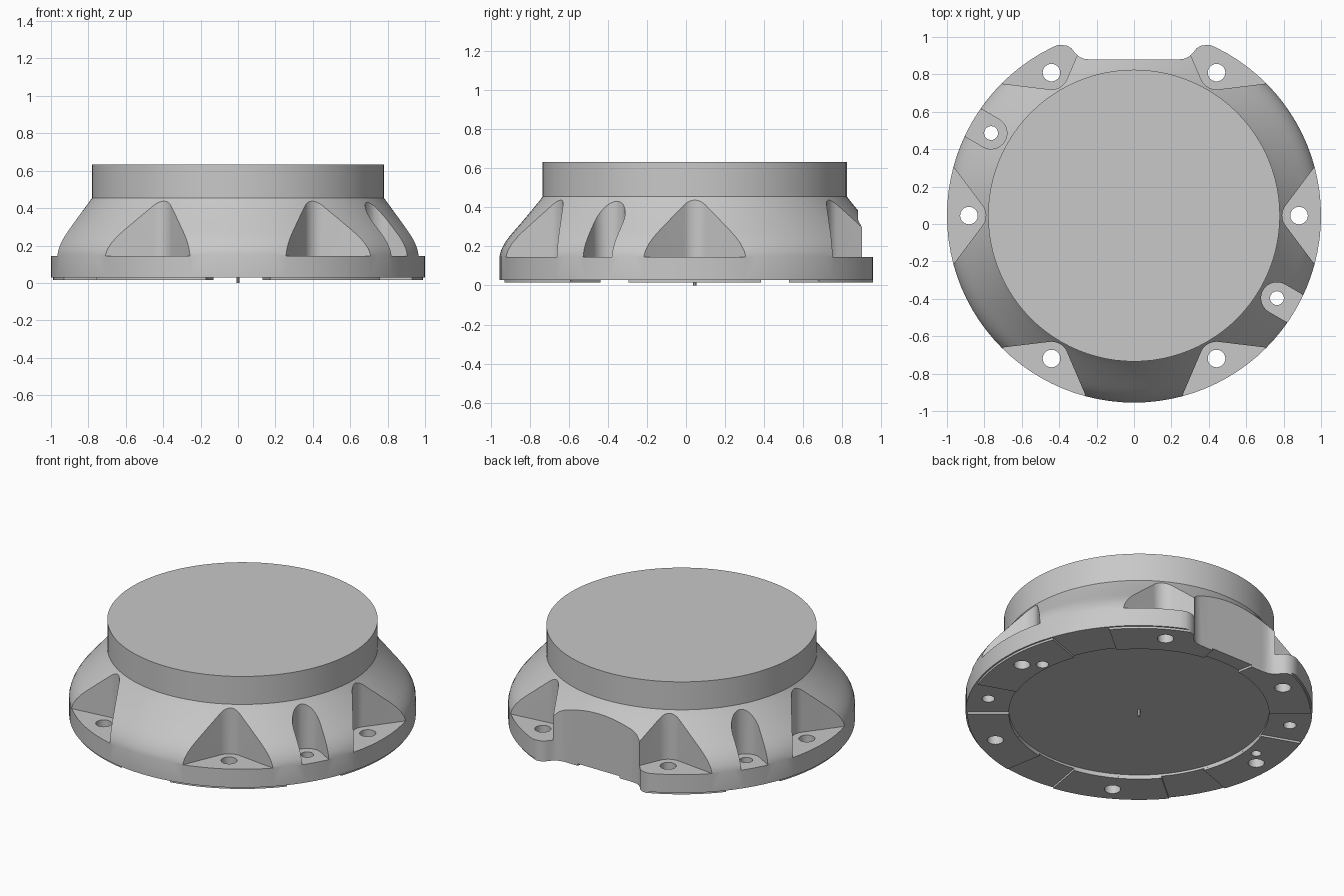
import bpy, bmesh
from math import radians, sin, cos, pi
from mathutils import Matrix, Vector

if "Cube" in bpy.data.objects:
    bpy.data.objects.remove(bpy.data.objects["Cube"], do_unlink=True)

CY = 0.045          # axis of the round body
BOLT_R = 0.8825     # bolt circle radius
FLOOR = 0.145       # pocket floor height

grey = bpy.data.materials.new("plain_grey")
grey.use_nodes = True
COLOUR = (0.58, 0.58, 0.58, 1)
grey.diffuse_color = COLOUR
grey.node_tree.nodes["Principled BSDF"].inputs["Base Color"].default_value = COLOUR


def finish(name, bm):
    bmesh.ops.recalc_face_normals(bm, faces=bm.faces)
    mesh = bpy.data.meshes.new(name)
    bm.to_mesh(mesh)
    bm.free()
    mesh.materials.append(grey)
    ob = bpy.data.objects.new(name, mesh)
    bpy.context.collection.objects.link(ob)
    return ob


def prism(bm, points, z0, z1):
    """Upright prism over a 2D outline."""
    face = bm.faces.new([bm.verts.new((p[0], p[1], z0)) for p in points])
    top = bmesh.ops.extrude_face_region(bm, geom=[face])["geom"]
    verts = [v for v in top if isinstance(v, bmesh.types.BMVert)]
    bmesh.ops.translate(bm, verts=verts, vec=(0, 0, z1 - z0))


def arc(cx, radius, a0, a1, steps):
    return [(cx + radius * cos(radians(a0 + (a1 - a0) * i / steps)),
             radius * sin(radians(a0 + (a1 - a0) * i / steps)))
            for i in range(steps + 1)]


def turned(points, angle):
    """Rotate an outline about the body axis."""
    rot = Matrix.Rotation(radians(angle), 2)
    return [rot @ Vector(p) + Vector((0, CY)) for p in points]


def select_only(ob):
    bpy.ops.object.select_all(action="DESELECT")
    ob.select_set(True)
    bpy.context.view_layer.objects.active = ob


def cut(ob, cutter):
    mod = ob.modifiers.new("cut", "BOOLEAN")
    mod.operation = "DIFFERENCE"
    mod.solver = "EXACT"
    mod.object = cutter
    select_only(ob)
    bpy.ops.object.modifier_apply(modifier=mod.name)


# Turned housing: recessed underside, flange, domed shoulder, neck
profile = [(0, 0.042), (0.75, 0.042), (0.75, 0.028), (1, 0.028), (1, 0.15),
           (0.992, 0.18), (0.975, 0.215), (0.952, 0.248), (0.925, 0.28),
           (0.89, 0.32), (0.85, 0.367), (0.815, 0.41), (0.793, 0.437),
           (0.78, 0.455), (0.78, 0.633), (0, 0.633)]
bm = bmesh.new()
verts = [bm.verts.new((r, CY, z)) for r, z in profile]
edges = [bm.edges.new(pair) for pair in zip(verts, verts[1:])]
bmesh.ops.spin(bm, geom=verts + edges, cent=(0, CY, 0), axis=(0, 0, 1),
               angle=2 * pi, steps=96, use_merge=True)
bmesh.ops.remove_doubles(bm, verts=bm.verts, dist=1e-5)
housing = finish("housing", bm)

# Six raised pads under the flange
bm = bmesh.new()
for k in range(6):
    ring = arc(0, 0.99, -20, 20, 16) + arc(0, 0.75, 20, -20, 16)
    prism(bm, turned(ring, 60 * k), 0.015, 0.028)
pads = finish("foot_pads", bm)

# Flared pockets around the bolts and two straight slots
bm = bmesh.new()
flare = arc(BOLT_R, 0.09, 143, 217, 10)
prong = [(1.1, -0.44)]
for k in range(6):
    prism(bm, turned(flare + prong + [(1.1, 0.44)], 60 * k), FLOOR, 0.6)
pockets = finish("pocket_cutter", bm)

bm = bmesh.new()
slot = arc(BOLT_R, 0.085, 90, 270, 16) + [(1.1, -0.085), (1.1, 0.085)]
for angle in (-30, 150):
    prism(bm, turned(slot, angle), FLOOR, 0.6)
slots = finish("slot_cutter", bm)

# Through holes and two blind dowel holes: angle, distance, radius, top
holes = [(60 * k, BOLT_R, 0.047, 0.7) for k in range(6)]
holes += [(a, BOLT_R, 0.037, 0.7) for a in (-30, 150)]
dowels = [(5.6, 0.797, 0.036, 0.1), (174, 0.815, 0.029, 0.1)]
bm = bmesh.new()
for angle, dist, radius, top in holes + dowels:
    prism(bm, turned(arc(dist, radius, 0, 345, 23), angle), -0.1, top)
drill = finish("hole_cutter", bm)

# Flat notch with rounded lips at the back
half = [(0.24, 0.88), (0.27, 0.884), (0.298, 0.897), (0.32, 0.92),
        (0.335, 0.94), (0.358, 0.953), (0.385, 0.957), (0.42, 0.955), (0.45, 1.2)]
bm = bmesh.new()
prism(bm, [(-x, y) for x, y in reversed(half)] + half, -0.1, 0.7)
notch = finish("notch_cutter", bm)

for cutter in (pockets, slots, drill, notch):
    cut(housing, cutter)
for cutter in (drill, notch):
    cut(pads, cutter)
for cutter in (pockets, slots, drill, notch):
    bpy.data.objects.remove(cutter, do_unlink=True)

# Tiny centre pip under the base
bm = bmesh.new()
bmesh.ops.create_cone(bm, cap_ends=True, segments=12, radius1=0.008, radius2=0.008,
                      depth=0.045, matrix=Matrix.Translation((0, CY, 0.0225)))
pip = finish("centre_pip", bm)

for ob in (housing, pads, pip):
    select_only(ob)
    bpy.ops.object.shade_smooth_by_angle(angle=radians(30))
